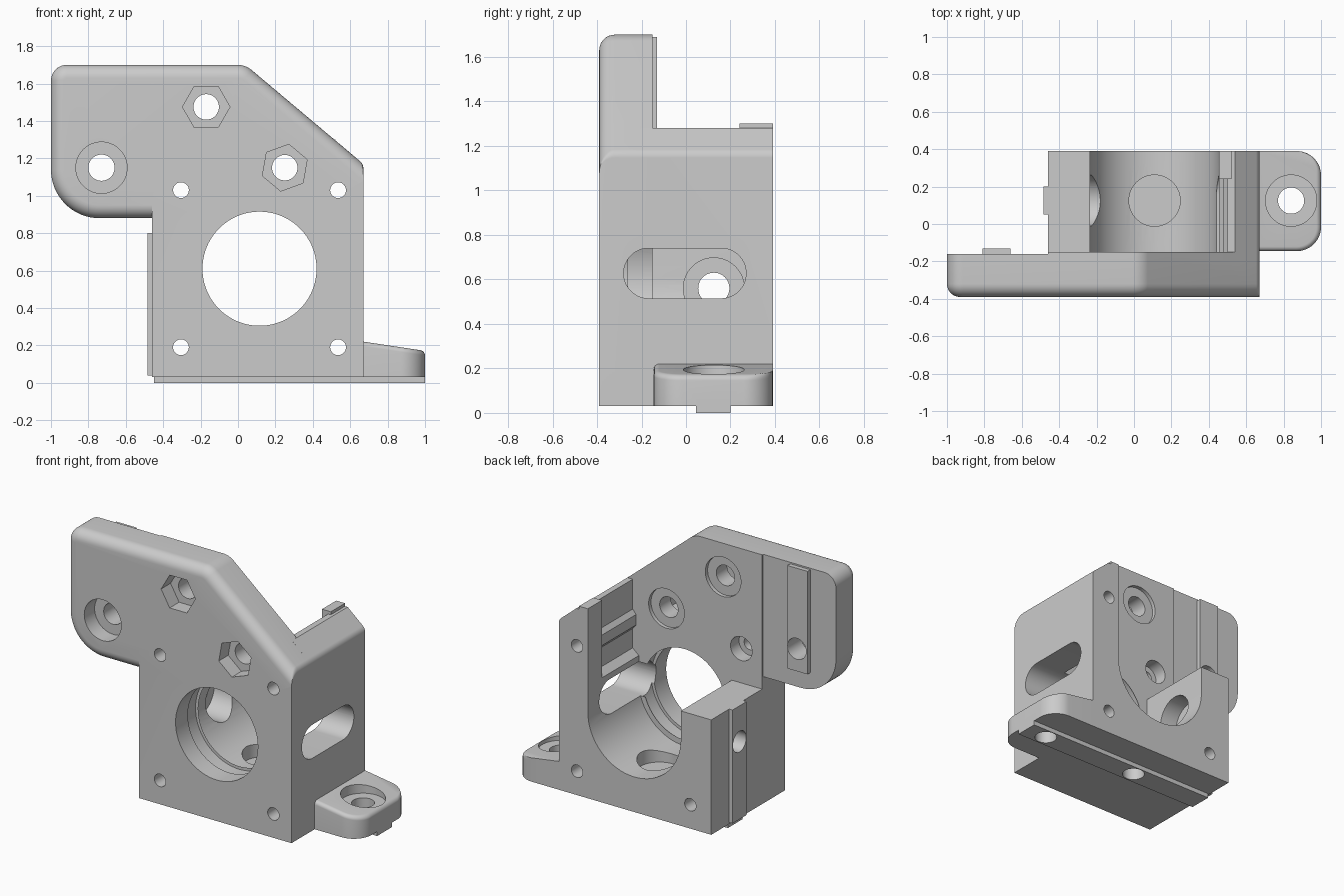
import bpy, bmesh, math
from mathutils import Vector

if "Cube" in bpy.data.objects:
    bpy.data.objects.remove(bpy.data.objects["Cube"], do_unlink=True)

grey = bpy.data.materials.new("plain_grey")
grey.use_nodes = True
colour = (0.6, 0.6, 0.6, 1)
grey.diffuse_color = colour
grey.node_tree.nodes["Principled BSDF"].inputs["Base Color"].default_value = colour


def inset(corners, flags, d):
    """Move the flagged edges of a counter-clockwise outline inward by d."""
    n = len(corners)
    lines = []
    for i in range(n):
        a, b = Vector(corners[i]), Vector(corners[(i + 1) % n])
        t = (b - a).normalized()
        lines.append((a + Vector((-t.y, t.x)) * d * flags[i], t))
    out = []
    for i in range(n):
        (p, t), (q, s) = lines[i - 1], lines[i]
        out.append(p + t * ((q - p).cross(s) / t.cross(s)))
    return out


def rounded(points, radii, steps=16):
    """Replace every corner that has a radius by an arc."""
    out = []
    n = len(points)
    for i, (p, r) in enumerate(zip(points, radii)):
        if r <= 0:
            out.append(p)
            continue
        a = (points[i - 1] - p).normalized()
        b = (points[(i + 1) % n] - p).normalized()
        half = a.angle(b) / 2
        c = p + (a + b).normalized() * (r / math.sin(half))
        start = (p + a * (r / math.tan(half)) - c).normalized()
        end = (p + b * (r / math.tan(half)) - c).normalized()
        for k in range(steps + 1):
            out.append(c + start.slerp(end, k / steps) * r)
    return out


def place(p, w, axis):
    return {"x": (w, p[0], p[1]), "y": (p[0], w, p[1]), "z": (p[0], p[1], w)}[axis]


def prism(name, corners, lo, hi, axis, radii=None, flags=None, fillet=0):
    """Extrude a rounded outline; flagged edges get a fillet at the lo end."""
    n = len(corners)
    radii = radii or [0] * n
    flags = flags or [0] * n
    sign = 1 if hi > lo else -1
    layers = [(0, lo)]
    if fillet:
        angles = [k * math.pi / 16 for k in range(9)]
        layers = [(fillet * (1 - math.sin(t)), lo + sign * fillet * (1 - math.cos(t)))
                  for t in angles]
    layers.append((0, hi))
    bm = bmesh.new()
    rings = []
    for d, w in layers:
        rr = [max(r - d, 0.004) if r else 0 for r in radii]
        outline = rounded(inset(corners, flags, d), rr)
        rings.append([bm.verts.new(place(p, w, axis)) for p in outline])
    m = len(rings[0])
    for a, b in zip(rings, rings[1:]):
        for i in range(m):
            j = (i + 1) % m
            bm.faces.new((a[i], a[j], b[j], b[i]))
    bm.faces.new(rings[0])
    bm.faces.new(rings[-1])
    bmesh.ops.recalc_face_normals(bm, faces=bm.faces)
    mesh = bpy.data.meshes.new(name)
    bm.to_mesh(mesh)
    bm.free()
    mesh.materials.append(grey)
    ob = bpy.data.objects.new(name, mesh)
    bpy.context.collection.objects.link(ob)
    return ob


def box(name, x, y, z):
    return prism(name, [(x[0], y[0]), (x[1], y[0]), (x[1], y[1]), (x[0], y[1])], z[0], z[1], "z")


def drill(centre, r, lo, hi, axis="y", sides=64, turn=0):
    pts = [(centre[0] + r * math.cos(turn + math.tau * k / sides),
            centre[1] + r * math.sin(turn + math.tau * k / sides)) for k in range(sides)]
    return prism("drill", pts, lo, hi, axis)


def combine(base, other, operation):
    mod = base.modifiers.new("join", "BOOLEAN")
    mod.operation, mod.solver, mod.object = operation, "EXACT", other
    bpy.context.view_layer.objects.active = base
    bpy.ops.object.modifier_apply(modifier=mod.name)
    bpy.data.objects.remove(other, do_unlink=True)


# Front plate with a filleted front rim
bracket = prism("motor_bracket",
                [(-0.46, 0.03), (0.67, 0.03), (0.67, 1.17), (0.04, 1.7),
                 (-1, 1.7), (-1, 0.88), (-0.46, 0.88)],
                -0.39, -0.15, "y", [0, 0, 0.05, 0.12, 0.085, 0.26, 0],
                [0, 0, 1, 1, 1, 1, 0], 0.07)
combine(bracket, box("plate_step", (-1.1, -0.46), (-0.16, 0), (0.5, 2)), "DIFFERENCE")

# Housing with a U-shaped channel
housing = prism("housing",
                [(-0.46, 0.03), (0.67, 0.03), (0.67, 1.17), (0.54, 1.28), (0.455, 1.28),
                 (0.455, 0.265), (-0.235, 0.265), (-0.235, 0.8), (-0.46, 0.8)],
                -0.2, 0.39, "y", [0, 0, 0.05, 0, 0, 0.344, 0.344, 0, 0])
# Grooved recess inside the tall wall
combine(housing, prism("recess",
                       [(0.3, 0.78), (0.455, 0.78), (0.5, 0.82), (0.5, 0.95), (0.475, 0.98),
                        (0.475, 1.05), (0.5, 1.08), (0.5, 1.4), (0.3, 1.4)],
                       -0.15, 0.24, "y"), "DIFFERENCE")
combine(bracket, housing, "UNION")

# Mounting foot with a sloping top
foot = prism("foot", [(0.62, -0.145), (1, -0.145), (1, 0.39), (0.62, 0.39)], 0.22, 0.03, "z",
             [0, 0.13, 0.13, 0], [1, 1, 0, 0], 0.025)
for v in foot.data.vertices:
    if v.co.z > 0.1:
        v.co.z -= 0.15 * (v.co.x - 0.67)

# Lip and locating rails
extras = [
    foot,
    box("wall_lip", (0.455, 0.52), (0.24, 0.39), (1.2, 1.3)),
    box("bottom_rail", (-0.45, 1), (0.045, 0.2), (0, 0.06)),
    box("side_rail", (-0.485, -0.42), (0.05, 0.2), (0.04, 0.8)),
    box("plate_rail", (-0.81, -0.66), (-0.2, -0.13), (1.0, 1.69)),
]
for part in extras:
    combine(bracket, part, "UNION")

# Main bore and side slot
cuts = [
    drill((0.115, 0.61), 0.305, -0.5, -0.1, sides=96),
    drill((0.115, 0.61), 0.325, -0.26, -0.15, sides=96),
    prism("slot", [(-0.28, 0.515), (0.27, 0.515), (0.27, 0.74), (-0.28, 0.74)],
          0.3, 0.8, "x", [0.112] * 4),
]
# Corner screw holes
for x in (-0.305, 0.535):
    for z in (0.19, 1.03):
        cuts.append(drill((x, z), 0.042, -0.5, 0.5))
cuts.append(drill((-0.305, 1.03), 0.08, -0.24, 0))
# Hexagonal nut pockets
for centre, turn in (((-0.17, 1.475), 0), ((0.25, 1.15), math.radians(80))):
    cuts += [drill(centre, 0.068, -0.5, 0),
             drill(centre, 0.127, -0.5, -0.29, sides=6, turn=turn),
             drill(centre, 0.132, -0.175, 0)]
# Counterbored holes in the plate, side wall, floor and foot
for centre, axis, lo, seat, hi in (((-0.73, 1.15), "y", 0, -0.28, -0.5),
                                   ((0.125, 0.56), "x", -0.6, -0.36, 0),
                                   ((0.11, 0.125), "z", -0.1, 0.2, 0.45),
                                   ((0.84, 0.125), "z", -0.1, 0.15, 0.4)):
    cuts += [drill(centre, 0.07, lo, hi, axis), drill(centre, 0.137, seat, hi, axis)]
for cutter in cuts:
    combine(bracket, cutter, "DIFFERENCE")

# Smooth curved surfaces, keep edges crisp
bpy.ops.object.select_all(action="DESELECT")
bracket.select_set(True)
bpy.context.view_layer.objects.active = bracket
bpy.ops.object.shade_smooth_by_angle(angle=math.radians(30))
